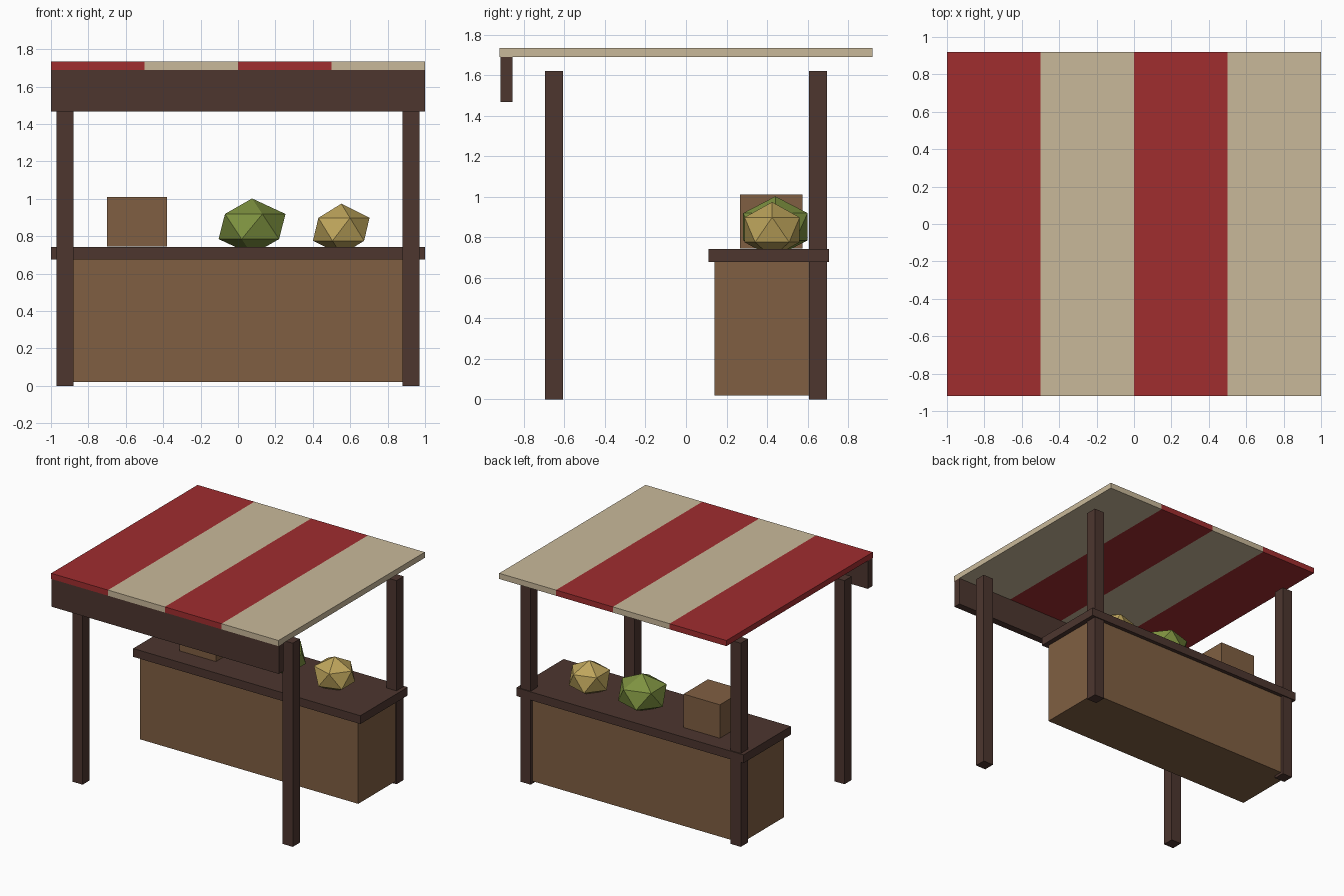
import bpy, bmesh
from mathutils import Vector

if "Cube" in bpy.data.objects:
    bpy.data.objects.remove(bpy.data.objects["Cube"])


def srgb(r, g, b):
    def lin(c):
        c /= 255
        return c / 12.92 if c <= 0.04045 else ((c + 0.055) / 1.055) ** 2.4
    return (lin(r), lin(g), lin(b), 1)


def material(name, *rgb):
    m = bpy.data.materials.new(name)
    m.diffuse_color = srgb(*rgb)
    m.use_nodes = True
    m.node_tree.nodes["Principled BSDF"].inputs["Base Color"].default_value = m.diffuse_color
    return m


RED = material("red cloth", 160, 45, 47)
CREAM = material("cream cloth", 201, 185, 154)
WOOD = material("mid wood", 128, 95, 66)
DARK = material("dark wood", 77, 54, 47)
GREEN = material("green produce", 126, 146, 64)
YELLOW = material("yellow produce", 190, 165, 92)


def finish(name, bm, *mats):
    me = bpy.data.meshes.new(name)
    bm.to_mesh(me)
    bm.free()
    for m in mats:
        me.materials.append(m)
    ob = bpy.data.objects.new(name, me)
    bpy.context.collection.objects.link(ob)
    return ob


def box_bm(lo, hi):
    bm = bmesh.new()
    bmesh.ops.create_cube(bm, size=1)
    lo, hi = Vector(lo), Vector(hi)
    bmesh.ops.scale(bm, vec=hi - lo, verts=bm.verts)
    bmesh.ops.translate(bm, vec=(lo + hi) / 2, verts=bm.verts)
    return bm


def box(name, lo, hi, mat):
    return finish(name, box_bm(lo, hi), mat)


def produce(name, centre, radii, mat):
    bm = bmesh.new()
    bmesh.ops.create_icosphere(bm, subdivisions=1, radius=1)
    bmesh.ops.scale(bm, vec=radii, verts=bm.verts)
    bmesh.ops.translate(bm, vec=centre, verts=bm.verts)
    return finish(name, bm, mat)


# Striped canopy: slab cut into four bands, coloured alternately
bm = box_bm((-1, -0.92, 1.69), (1, 0.92, 1.735))
for x in (-0.5, 0, 0.5):
    bmesh.ops.bisect_plane(bm, geom=bm.verts[:] + bm.edges[:] + bm.faces[:],
                           plane_co=(x, 0, 0), plane_no=(1, 0, 0))
for f in bm.faces:
    band = min(3, int((f.calc_center_median().x + 1) / 0.5))
    f.material_index = band % 2
finish("canopy", bm, RED, CREAM)

# Front valance board
box("valance", (-1, -0.915, 1.467), (1, -0.857, 1.69), DARK)

# Four corner posts
for sx, side in ((-1, "left"), (1, "right")):
    for sy, end in ((-1, "front"), (1, "back")):
        cx, cy = sx * 0.925, sy * 0.652
        box(f"{end}_{side}_post", (cx - 0.045, cy - 0.045, 0),
            (cx + 0.045, cy + 0.045, 1.62), DARK)

# Counter
box("counter_body", (-0.96, 0.14, 0.02), (0.96, 0.675, 0.68), WOOD)
box("counter_top", (-1, 0.11, 0.677), (1, 0.705, 0.743), DARK)

# Goods on the counter
box("crate", (-0.70, 0.266, 0.745), (-0.38, 0.574, 1.011), WOOD)
produce("green_melon", (0.075, 0.441, 0.852), (0.2, 0.187, 0.15), GREEN)
produce("yellow_melon", (0.552, 0.425, 0.837), (0.169, 0.16, 0.137), YELLOW)
